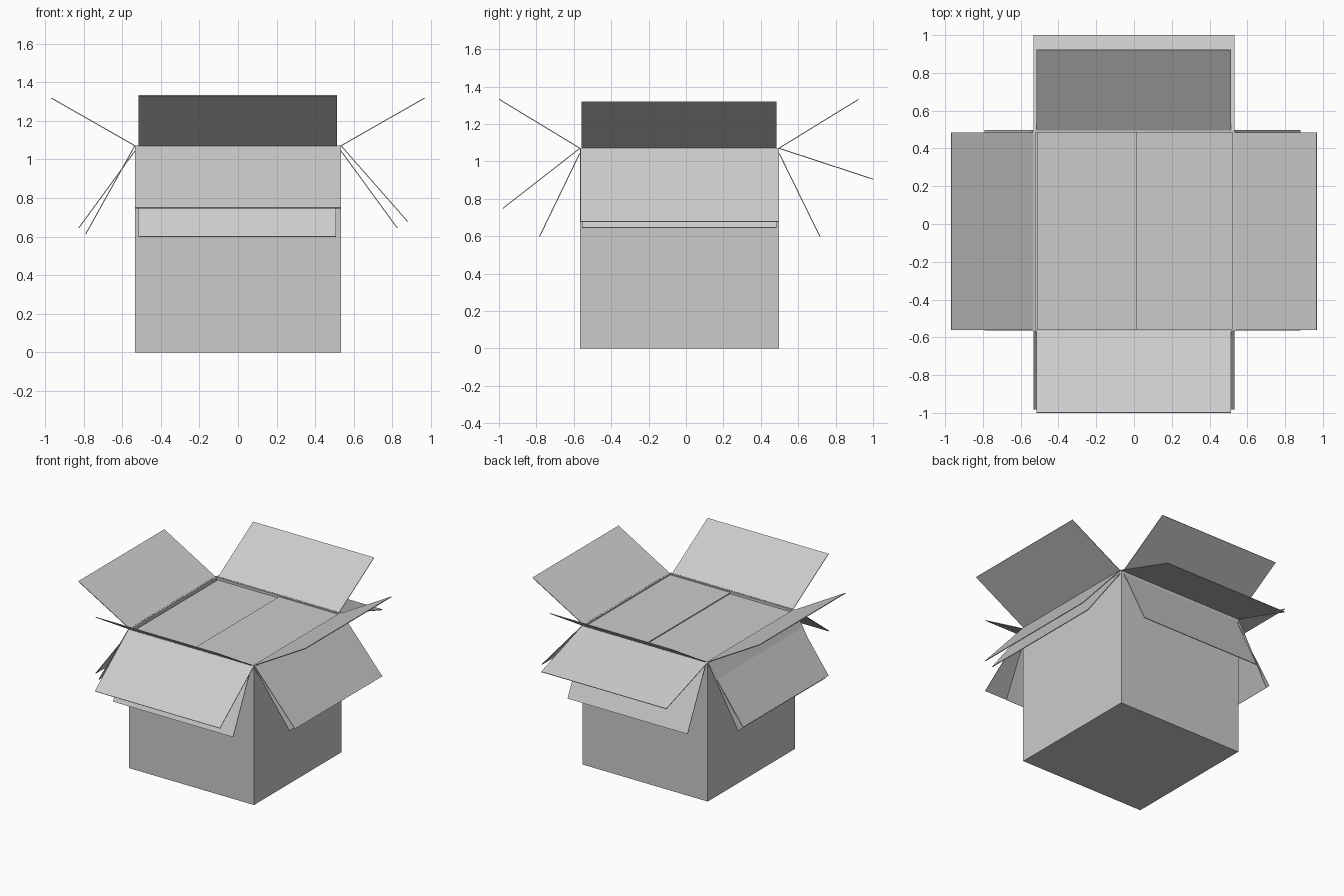
import bpy, bmesh
from mathutils import Vector

if "Cube" in bpy.data.objects:
    bpy.data.objects.remove(bpy.data.objects["Cube"])

T = 0.005  # cardboard thickness


def slab(name, lo, hi):
    """Axis-aligned box between two corners."""
    lo, hi = Vector(lo), Vector(hi)
    bm = bmesh.new()
    bmesh.ops.create_cube(bm, size=1)
    bmesh.ops.scale(bm, vec=hi - lo, verts=bm.verts)
    bmesh.ops.translate(bm, vec=(lo + hi) / 2, verts=bm.verts)
    finish(name, bm)


def finish(name, bm):
    bmesh.ops.recalc_face_normals(bm, faces=bm.faces)
    me = bpy.data.meshes.new(name)
    bm.to_mesh(me)
    bm.free()
    bpy.context.collection.objects.link(bpy.data.objects.new(name, me))


def flap(name, axis, hinge, tip, lo, hi):
    """Thin board from hinge to tip (out, z), spanning lo..hi along the wall."""
    h, t = Vector(hinge), Vector(tip)
    d = (t - h).normalized()
    n = Vector((-d.y, d.x)) * T / 2
    bm = bmesh.new()
    rings = []
    for s in (lo, hi):
        pts = [h + n, t + n, t - n, h - n]
        rings.append([bm.verts.new((p.x, s, p.y) if axis == 'x' else (s, p.x, p.y))
                      for p in pts])
    a, b = rings
    bm.faces.new(a)
    bm.faces.new(b)
    for i in range(4):
        j = (i + 1) % 4
        bm.faces.new((a[i], a[j], b[j], b[i]))
    finish(name, bm)


# Box body
X0, X1, Y0, Y1, H, W = -0.533, 0.533, -0.567, 0.497, 1.07, 0.012
slab("box_bottom", (X0, Y0, 0), (X1, Y1, W))
slab("wall_left", (X0, Y0, 0), (X0 + W, Y1, H))
slab("wall_right", (X1 - W, Y0, 0), (X1, Y1, H))
slab("wall_front", (X0 + W, Y0, 0), (X1 - W, Y0 + W, H))
slab("wall_back", (X0 + W, Y1 - W, 0), (X1 - W, Y1, H))

# Closed lid halves, the right one slightly higher
slab("lid_left", (-0.513, -0.555, 1.045), (0.015, 0.485, 1.051))
slab("lid_right", (0.01, -0.555, 1.056), (0.521, 0.485, 1.062))

# Open flaps: raised, folded outer and folded inner on each side
for side, s, outer in (("left", -1, (-0.79, 0.612)), ("right", 1, (0.88, 0.677))):
    flap("raised_flap_" + side, 'x', (s * 0.533, H), (s * 0.968, 1.318), -0.56, 0.485)
    flap("outer_flap_" + side, 'x', (s * 0.535, H), outer, -0.565, 0.497)
    flap("inner_flap_" + side, 'x', (s * 0.533, 1.045), (s * 0.825, 0.645), -0.555, 0.485)

flap("raised_flap_front", 'y', (Y0, H), (-0.998, 1.331), -0.516, 0.514)
flap("outer_flap_front", 'y', (Y0, H), (-0.98, 0.748), -0.533, 0.533)
flap("inner_flap_front", 'y', (Y0, 1.045), (-0.783, 0.598), -0.515, 0.507)
flap("raised_flap_back", 'y', (Y1, H), (0.922, 1.331), -0.516, 0.514)
flap("outer_flap_back", 'y', (Y1, H), (0.999, 0.905), -0.533, 0.533)
flap("inner_flap_back", 'y', (Y1, 1.045), (0.716, 0.598), -0.515, 0.507)
